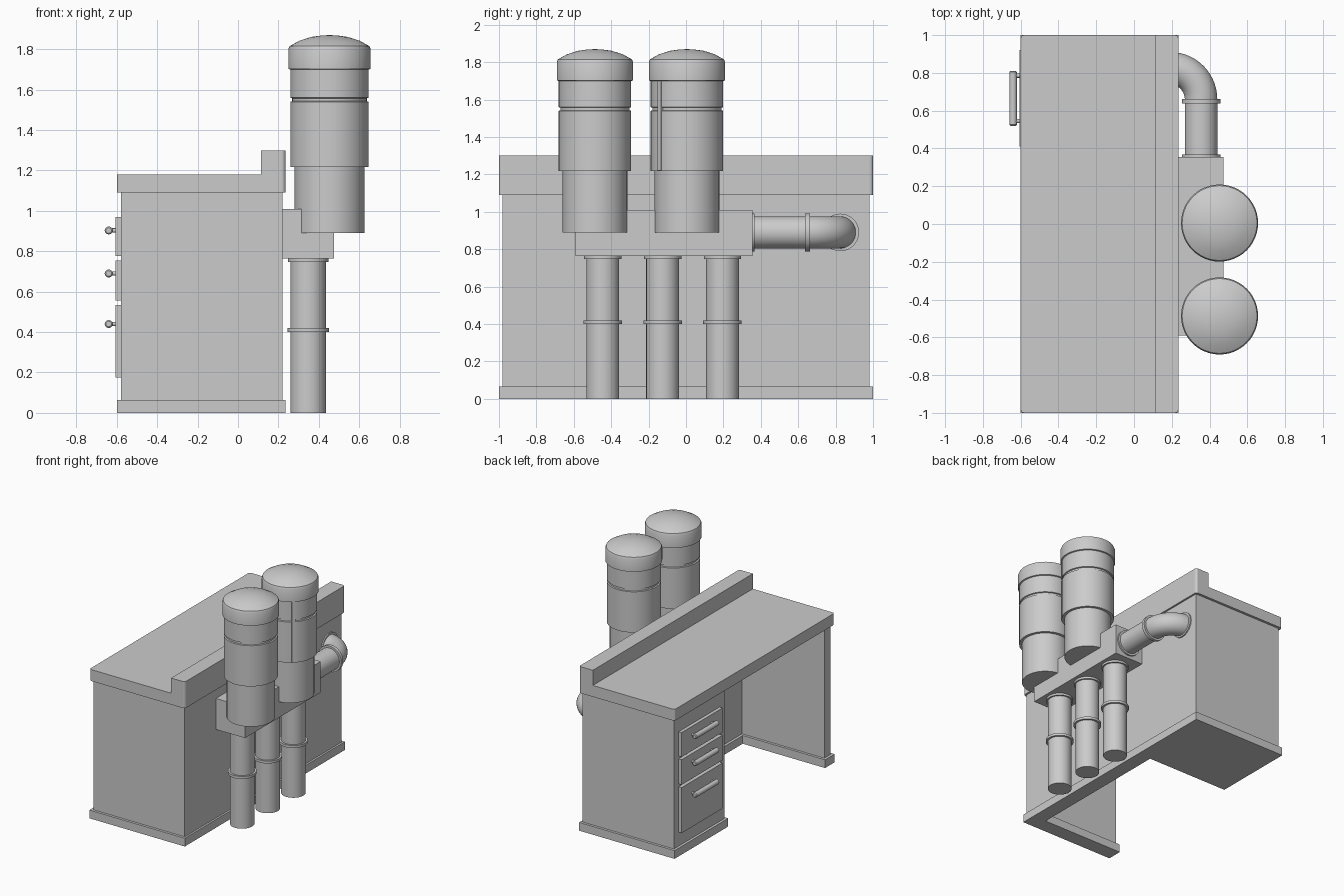
import bpy, bmesh, math
from mathutils import Vector, Matrix

if "Cube" in bpy.data.objects:
    bpy.data.objects.remove(bpy.data.objects["Cube"])

def finish(name, bm, smooth=False):
    bmesh.ops.recalc_face_normals(bm, faces=bm.faces)
    me = bpy.data.meshes.new(name)
    bm.to_mesh(me)
    bm.free()
    ob = bpy.data.objects.new(name, me)
    bpy.context.collection.objects.link(ob)
    if smooth:
        bpy.ops.object.select_all(action='DESELECT')
        ob.select_set(True)
        bpy.context.view_layer.objects.active = ob
        bpy.ops.object.shade_smooth_by_angle(angle=math.radians(35))
    return ob

def prism(name, outline, extrude, round_x=None, round_y=None, r=0.018):
    """Extrude a planar outline; optionally round vertical edges at the outer corners."""
    bm = bmesh.new()
    f = bm.faces.new([bm.verts.new(p) for p in outline])
    ex = bmesh.ops.extrude_face_region(bm, geom=[f], use_keep_orig=True)
    bmesh.ops.translate(bm, vec=extrude, verts=[v for v in ex['geom'] if isinstance(v, bmesh.types.BMVert)])
    if round_x:
        def corner(e):
            a, b = e.verts[0].co, e.verts[1].co
            return ((a - b).xy.length < 1e-5 and abs(abs(a.y) - round_y) < 1e-4
                    and min(abs(a.x - x) for x in round_x) < 1e-4)
        bmesh.ops.bevel(bm, geom=[e for e in bm.edges if corner(e)], offset=r,
                        segments=3, profile=0.5, affect='EDGES')
    return finish(name, bm)

def box(name, x, y, z):
    return prism(name, [(x[0], y[0], z[0]), (x[1], y[0], z[0]), (x[1], y[1], z[0]), (x[0], y[1], z[0])],
                 (0, 0, z[1] - z[0]))

def lathe(name, profile, origin, axis=(0, 0, 1), n=48):
    """Turn (radius, height) points about an axis through origin."""
    bm = bmesh.new()
    rings = []
    for r, h in profile:
        if r == 0:
            rings.append([bm.verts.new((0, 0, h))])
        else:
            rings.append([bm.verts.new((r * math.cos(2 * math.pi * i / n), r * math.sin(2 * math.pi * i / n), h))
                          for i in range(n)])
    for a, b in zip(rings, rings[1:]):
        for i in range(n):
            j = (i + 1) % n
            if len(a) == 1:
                bm.faces.new((a[0], b[i], b[j]))
            elif len(b) == 1:
                bm.faces.new((a[i], a[j], b[0]))
            else:
                bm.faces.new((a[i], a[j], b[j], b[i]))
    rot = Vector((0, 0, 1)).rotation_difference(Vector(axis)).to_matrix().to_4x4()
    bm.transform(Matrix.Translation(origin) @ rot)
    return finish(name, bm, True)

def rod(name, r, length, origin, axis, n=24):
    return lathe(name, [(0, 0), (r, 0), (r, length), (0, length)], origin, axis, n)

# Desk shell: cabinet on one side, panel on the other, closed back
def footprint(o, z):
    return [(-.6 + o, -1 + o, z), (.235 - o * .75, -1 + o, z), (.235 - o * .75, 1 - o, z), (-.6 + o, 1 - o, z),
            (-.6 + o, .33 + o, z), (.12 + o, .33 + o, z), (.12 + o, -.88 - o, z), (-.6 + o, -.88 - o, z)]

prism("desk_body", footprint(.02, .06), (0, 0, 1.04))
prism("plinth", footprint(0, 0), (0, 0, .065))

# Worktop with raised back ledge
prism("worktop", [(-.6, -1, 1.09), (.235, -1, 1.09), (.235, -1, 1.30), (.115, -1, 1.30),
                  (.115, -1, 1.18), (-.6, -1, 1.18)], (0, 2, 0), (-.6, .235), 1)

# Drawers with handles
for i, (z0, z1, zh) in enumerate([(.175, .535, .44), (.557, .755, .69), (.777, .97, .903)]):
    box(f"drawer_front_{i}", (-.607, -.57), (.41, .92), (z0, z1))
    lathe(f"drawer_handle_{i}", [(0, 0), (.014, 0), (.02, .006), (.02, .284), (.014, .29), (0, .29)],
          (-.64, .52, zh), (0, 1, 0), 12)
    for y in (.545, .785):
        rod(f"handle_post_{i}", .011, .05, (-.64, y, zh), (1, 0, 0), 12)

# Junction box on the back
box("junction_box", (.21, .475), (-.59, .355), (.765, 1.01))

# Two domed tanks
tank = [(0, .89), (.173, .89), (.173, 1.218), (.194, 1.218), (.194, 1.54), (.185, 1.543), (.185, 1.557),
        (.194, 1.56), (.194, 1.70), (.204, 1.703), (.204, 1.80), (.198, 1.815),
        (.15, 1.842), (.09, 1.861), (.04, 1.868), (0, 1.87)]
for i, y in enumerate((-.487, .005)):
    lathe(f"tank_{i}", tank, (.453, y, 0))

# Vertical strip on the second tank
strip = box("tank_strip", (.18, .199), (-.013, .013), (1.22, 1.70))
strip.location = (.453, .005, 0)
strip.rotation_euler.z = math.radians(-48)

# Three pipes down to the floor
drop = [(0, 0), (.088, 0), (.088, .4), (.103, .4), (.103, .42), (.088, .42),
        (.088, .748), (.1, .748), (.1, .77), (0, .77)]
for i, y in enumerate((-.445, -.125, .195)):
    lathe(f"floor_pipe_{i}", drop, (.348, y, 0))

# Side pipe with flange and coupling ring
lathe("side_pipe", [(0, 0), (.102, 0), (.102, .017), (.086, .017), (.086, .287), (.102, .287),
                    (.102, .312), (.086, .312), (0, .312)], (.355, .35, .89), (0, 1, 0))

# Elbow turning into the desk back
bm = bmesh.new()
R, r, n, steps = .165, .086, 48, 14
rings = []
for s in range(steps + 1):
    a = math.pi / 2 * s / steps
    ring = []
    for k in range(n):
        t = 2 * math.pi * k / n
        d = R + r * math.cos(t)
        ring.append(bm.verts.new((.19 + d * math.cos(a), .66 + d * math.sin(a), .89 + r * math.sin(t))))
    rings.append(ring)
for p, q in zip(rings, rings[1:]):
    for k in range(n):
        bm.faces.new((p[k], p[(k + 1) % n], q[(k + 1) % n], q[k]))
finish("pipe_elbow", bm, True)
rod("wall_flange", .1, .02, (.21, .825, .89), (1, 0, 0), 48)
